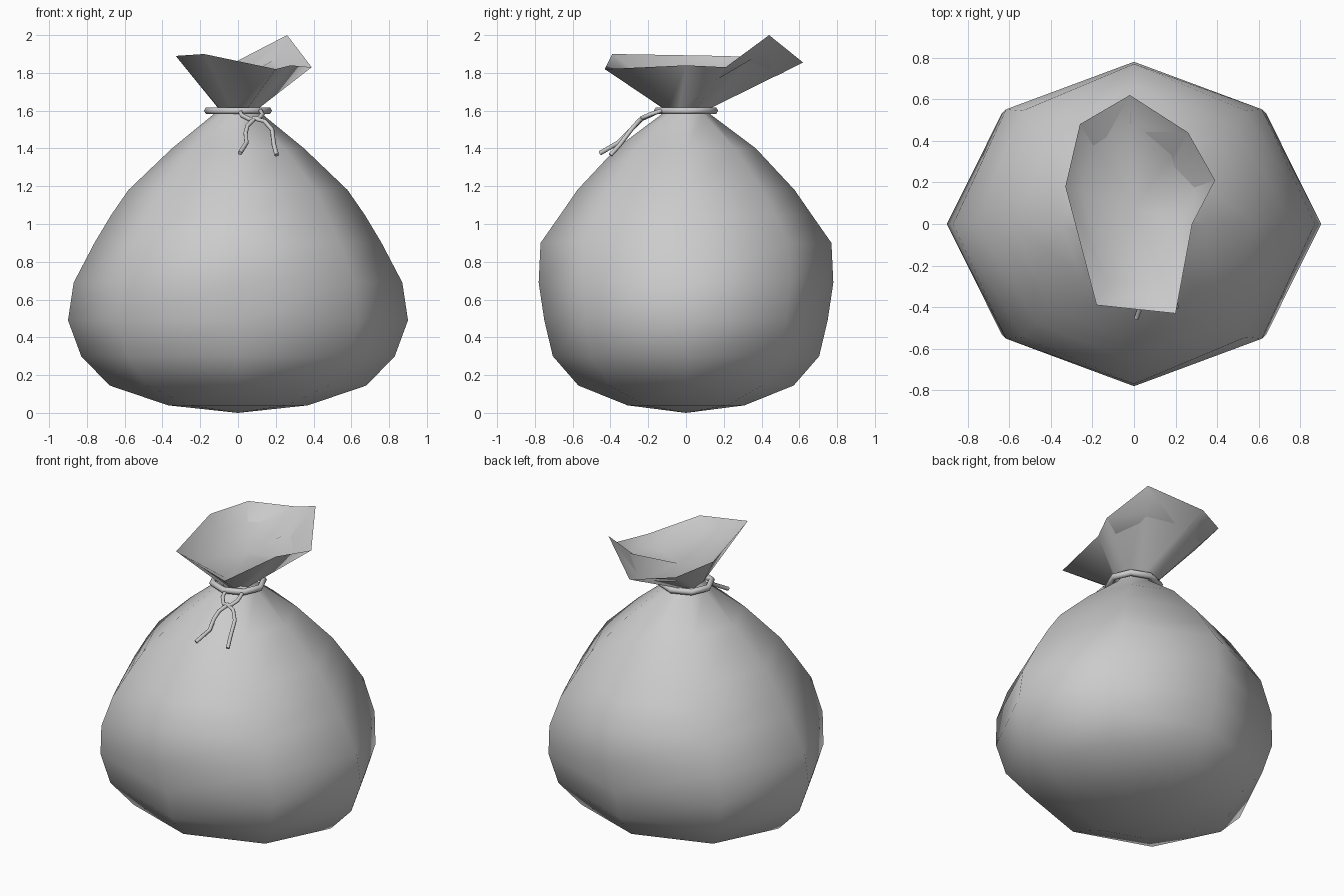
import bpy
import bmesh
from math import cos, sin, radians

cube = bpy.data.objects.get("Cube")
if cube:
    bpy.data.objects.remove(cube)

SIDES = 8

cloth = bpy.data.materials.new("plain grey cloth")
cloth.use_nodes = True
GREY = (0.6, 0.6, 0.6, 1)
cloth.diffuse_color = GREY
cloth.node_tree.nodes["Principled BSDF"].inputs["Base Color"].default_value = GREY


def oval(rx, ry, z, turn=0):
    """Eight points on an oval at one height."""
    angles = [radians(360 / SIDES * k + turn) for k in range(SIDES)]
    return [(rx * cos(a), ry * sin(a), z) for a in angles]


def loft(name, rings, start=None, end=None):
    """Join rings of points with quads and close either end to a point."""
    bm = bmesh.new()
    loops = [[bm.verts.new(p) for p in ring] for ring in rings]
    for low, high in zip(loops, loops[1:]):
        for i in range(SIDES):
            j = (i + 1) % SIDES
            bm.faces.new((low[i], low[j], high[j], high[i]))
    for tip, loop, flip in ((start, loops[0], True), (end, loops[-1], False)):
        if tip:
            v = bm.verts.new(tip)
            for i in range(SIDES):
                a, b = loop[i], loop[(i + 1) % SIDES]
                bm.faces.new((b, a, v) if flip else (a, b, v))
    for f in bm.faces:
        f.smooth = True
    mesh = bpy.data.meshes.new(name)
    bm.to_mesh(mesh)
    bm.free()
    mesh.materials.append(cloth)
    obj = bpy.data.objects.new(name, mesh)
    bpy.context.collection.objects.link(obj)
    return obj


def cord(name, points, radius, closed=False):
    """Thin round cord along a path of points."""
    curve = bpy.data.curves.new(name, "CURVE")
    curve.dimensions = "3D"
    curve.bevel_depth = radius
    curve.bevel_resolution = 1
    curve.use_fill_caps = True
    spline = curve.splines.new("POLY")
    spline.points.add(len(points) - 1)
    for p, co in zip(spline.points, points):
        p.co = (*co, 1)
    spline.use_cyclic_u = closed
    spline.use_smooth = True
    curve.materials.append(cloth)
    obj = bpy.data.objects.new(name, curve)
    bpy.context.collection.objects.link(obj)
    return obj


# Bulging sack body: half width, half depth, height
profile = [(.37, .31, .04), (.68, .57, .145), (.83, .705, .3), (.9, .75, .49),
           (.87, .78, .69), (.76, .77, .9), (.67, .665, 1.05), (.58, .575, 1.18),
           (.35, .37, 1.4), (.13, .13, 1.58), (.1, .11, 1.62)]
loft("sack_body", [oval(*p) for p in profile], start=(0, 0, 0))

# Gathered mouth flaring out above the tie
rim = [(.28, 0, 1.84), (.39, .21, 1.83), (.26, .44, 2), (-.02, .62, 1.855),
       (-.26, .48, 1.88), (-.33, .18, 1.89), (-.18, -.39, 1.9), (.2, -.43, 1.82)]
loft("sack_mouth", [oval(.1, .11, 1.6, -20), rim])

# Sunken inside of the mouth
inner = [(x * .75, .02 + y * .75, 1.79 + (z - 1.86) * .6) for x, y, z in rim]
loft("mouth_inside", [rim, inner], end=(0, .08, 1.75))

# Tie around the neck
cord("neck_tie", oval(.16, .15, 1.6), .02, closed=True)

# Small knot loop and two hanging ends
cord("tie_loop", [(.01, -.14, 1.6), (.02, -.19, 1.575), (.06, -.235, 1.555),
                  (.11, -.235, 1.56), (.13, -.19, 1.58), (.12, -.13, 1.6)], .012)
cord("tie_end_right", [(.09, -.23, 1.56), (.05, -.27, 1.52), (.04, -.31, 1.48),
                       (.045, -.36, 1.43), (.01, -.455, 1.375)], .012)
cord("tie_end_left", [(.08, -.23, 1.56), (.14, -.25, 1.545), (.18, -.29, 1.5),
                      (.19, -.35, 1.42), (.205, -.4, 1.365)], .012)
